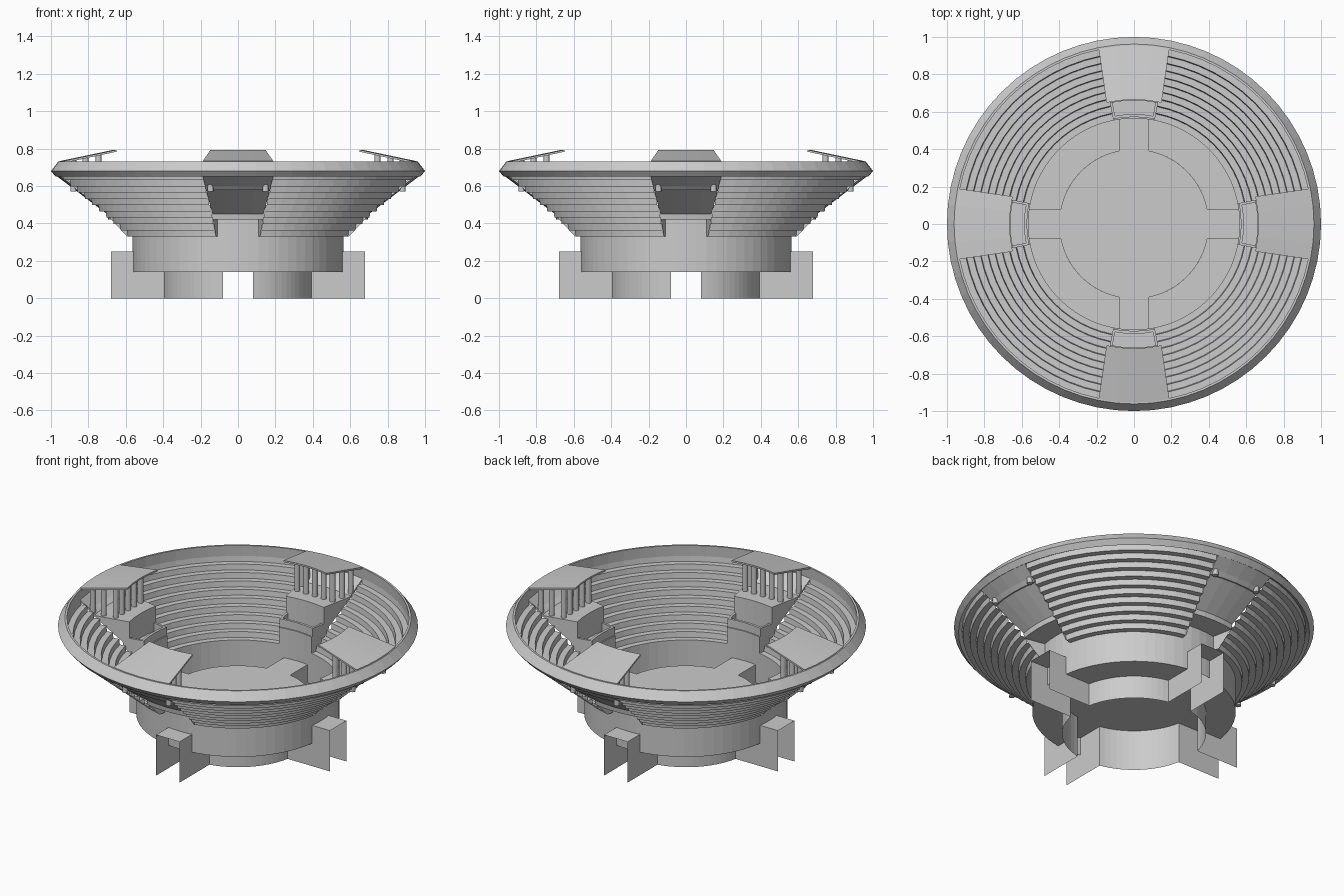
import bpy, bmesh
from math import sin, cos, asin, atan, radians, pi

if "Cube" in bpy.data.objects:
    bpy.data.objects.remove(bpy.data.objects["Cube"])

G = radians(11.25)      # half angle of each gate bay
HW = 0.08               # half width of the tunnels
RW = 0.565              # pit wall radius


def finish(name, bm):
    bmesh.ops.remove_doubles(bm, verts=bm.verts, dist=1e-5)
    bmesh.ops.recalc_face_normals(bm, faces=bm.faces)
    me = bpy.data.meshes.new(name)
    bm.to_mesh(me)
    bm.free()
    ob = bpy.data.objects.new(name, me)
    bpy.context.collection.objects.link(ob)
    return ob


def sweep(bm, profile, a0, a1, n, closed=False):
    """Revolve an (r, z) profile between two angles; angles may depend on r."""
    f0 = a0 if callable(a0) else lambda r: a0
    f1 = a1 if callable(a1) else lambda r: a1
    rows = []
    for i in range(n + 1):
        t = i / n
        row = []
        for r, z in profile:
            a = f0(r) * (1 - t) + f1(r) * t
            row.append(bm.verts.new((r * cos(a), r * sin(a), z)))
        rows.append(row)
    m = len(profile)
    for p, q in zip(rows, rows[1:]):
        for j in range(m if closed else m - 1):
            k = (j + 1) % m
            bm.faces.new((p[j], q[j], q[k], p[k]))
    if closed and abs(f1(1) - f0(1)) < 6:
        bm.faces.new(rows[0])
        bm.faces.new(rows[-1][::-1])


def lathe(name, profile, closed=False):
    bm = bmesh.new()
    sweep(bm, profile, 0, 2 * pi, 64, closed)
    return finish(name, bm)


def quad(bm, *pts):
    bm.faces.new([bm.verts.new(p) for p in pts])


def four(ob):
    """Repeat a part around the four sides."""
    for i in range(1, 4):
        c = ob.copy()
        c.name = f"{ob.name}_{i + 1}"
        c.rotation_euler.z = i * pi / 2
        bpy.context.collection.objects.link(c)


def tunnel_angle(r):
    return asin(HW / r)


# Raised central stage
bm = bmesh.new()
bmesh.ops.create_circle(bm, cap_ends=True, segments=64, radius=0.4)
bmesh.ops.translate(bm, verts=bm.verts, vec=(0, 0, 0.25))
finish("stage_floor", bm)

# Stage wall and trench floor between the tunnels
bm = bmesh.new()
sweep(bm, [(0.4, 0), (0.4, 0.14), (0.4, 0.25)], tunnel_angle,
      lambda r: pi / 2 - tunnel_angle(r), 14)
sweep(bm, [(0.4, 0.14), (RW, 0.14)], tunnel_angle,
      lambda r: pi / 2 - tunnel_angle(r), 14)
four(finish("stage_wall_and_trench", bm))

# Entrance tunnels: roof and two side walls
bm = bmesh.new()
x0, x1 = 0.392, 0.68
quad(bm, (x0, -HW, .25), (x1, -HW, .25), (x1, HW, .25), (x0, HW, .25))
for s in (-HW, HW):
    quad(bm, (x0, s, 0), (x1, s, 0), (x1, s, .25), (x0, s, .25))
four(finish("entrance_tunnel", bm))

# Pit wall
lathe("pit_wall", [(RW, 0.14), (RW, 0.33)])

# Stepped seating between the gates
steps = [(RW, 0.33)]
for i in range(10):
    r, z = RW + 0.039 * (i + 1), 0.33 + 0.0335 * i
    steps += [(r - 0.004, z), (r, z + 0.0335)]
bm = bmesh.new()
sweep(bm, steps, G, pi / 2 - G, 12)
four(finish("seating_tiers", bm))

# Outer rim
lathe("rim", [(0.955, 0.662), (0.95, 0.73), (0.962, 0.73), (1.0, 0.68), (0.975, 0.65)], True)

# Gate body: balcony floor, raised block and sloping outer panel
bm = bmesh.new()
sweep(bm, [(RW, 0.42), (RW, 0.43), (0.66, 0.43), (0.66, 0.58), (0.88, 0.58),
           (0.96, 0.662), (0.972, 0.655), (0.70, 0.45), (0.695, 0.42)], -G, G, 4, True)
sweep(bm, [(RW, 0.33), (RW, 0.42)], -G, G, 4)
for s in (-G, G):
    quad(bm, *[(r * cos(s), r * sin(s), z) for r, z in
               [(RW, 0.33), (RW, 0.42), (0.69, 0.42), (0.605, 0.33)]])
four(finish("gate_body", bm))

# Balcony parapet
bm = bmesh.new()
sweep(bm, [(0.572, 0.43), (0.572, 0.48), (0.587, 0.48), (0.587, 0.43)], -G, G, 4, True)
for s in (-1, 1):
    sweep(bm, [(0.587, 0.43), (0.587, 0.48), (0.66, 0.48), (0.66, 0.43)],
          s * G, s * G * 0.89, 1, True)
four(finish("balcony_parapet", bm))


# Sloping canopy
def roof_z(r):
    return 0.795 - (r - 0.65) * 0.217


def roof_half(r):
    return atan(0.15 / 0.66) * (0.955 - r) / 0.3 + radians(11.4) * (r - 0.655) / 0.3


bm = bmesh.new()
sweep(bm, [(0.665, roof_z(0.665) - .008), (0.665, roof_z(0.665) + .002),
           (0.955, 0.733), (0.955, 0.722)],
      lambda r: -roof_half(r), roof_half, 4, True)
four(finish("canopy", bm))

# Columns holding the canopy
bm = bmesh.new()
spots = [(0.745, t) for t in (-0.12, -0.06, 0, 0.06, 0.12)]
spots += [(r, s * t) for r, t in ((0.815, 0.135), (0.88, 0.148)) for s in (-1, 1)]
for r, t in spots:
    top = roof_z(r) - 0.004
    res = bmesh.ops.create_cone(bm, cap_ends=True, segments=12, radius1=0.016,
                                radius2=0.016, depth=top - 0.572)
    bmesh.ops.translate(bm, verts=res["verts"], vec=(r, t, (top + 0.572) / 2))
four(finish("columns", bm))
